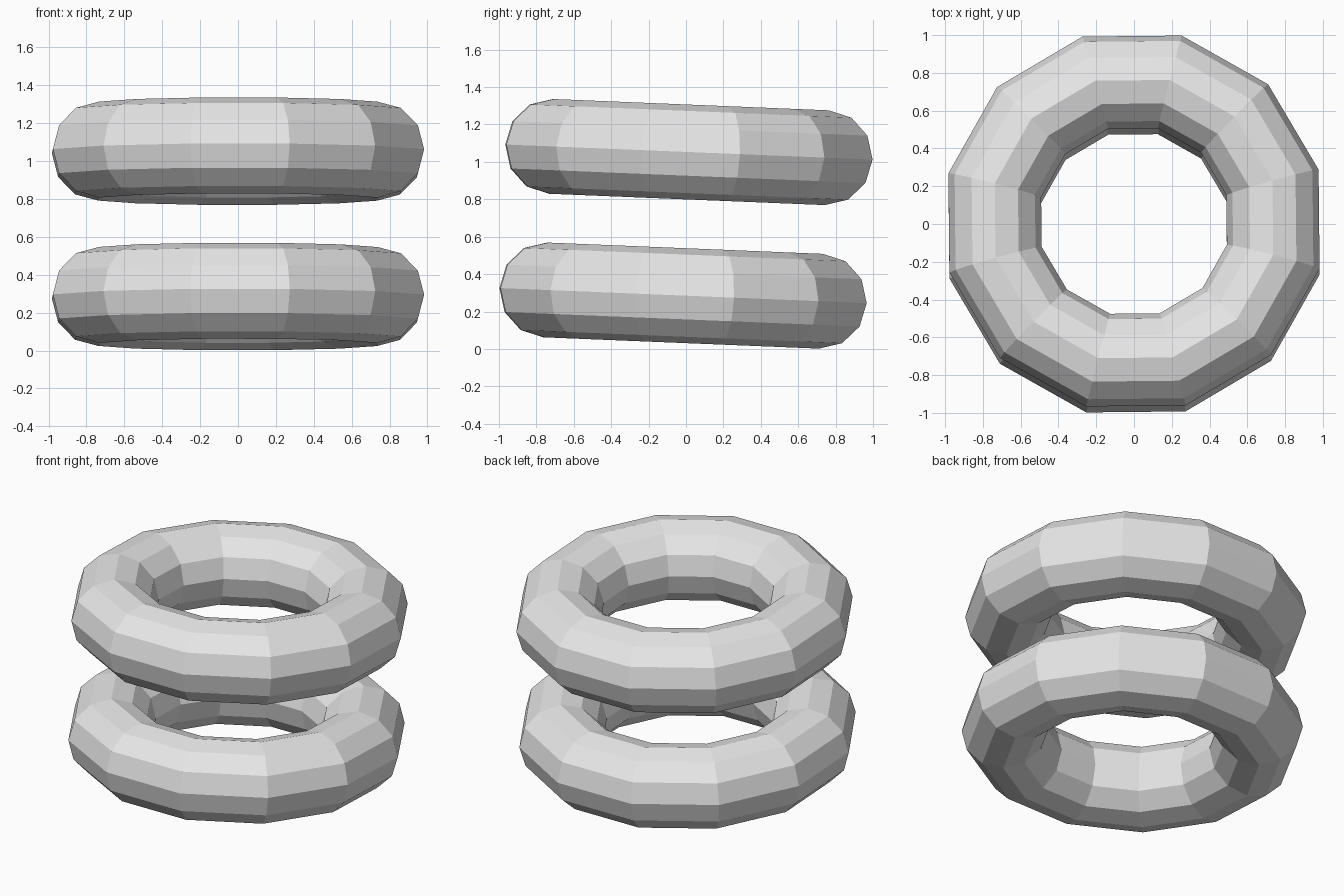
import bpy
import math
from mathutils import Matrix, Vector

cube = bpy.data.objects.get("Cube")
if cube:
    bpy.data.objects.remove(cube, do_unlink=True)

# Single plain grey
grey = bpy.data.materials.new("light_grey")
grey.use_nodes = True
colour = (0.8, 0.8, 0.8, 1)
grey.diffuse_color = colour
grey.node_tree.nodes["Principled BSDF"].inputs["Base Color"].default_value = colour

# Shared lean: front raised slightly, rings stacked along the leaning axis
lean = Matrix.Rotation(-0.041, 4, 'X')
turn = Matrix.Rotation(math.radians(15.6), 4, 'Z')
centre = Vector((0, 0, 0.669))


def ring(name, offset):
    """Twelve-sided faceted ring, offset along the leaning axis."""
    bpy.ops.mesh.primitive_torus_add(
        major_segments=12, minor_segments=12,
        major_radius=0.761, minor_radius=0.2535)
    obj = bpy.context.object
    obj.name = name
    obj.data.materials.append(grey)
    obj.data.transform(lean @ turn)
    obj.location = centre + lean @ Vector((0, 0, offset))
    bpy.ops.object.shade_flat()


ring("lower_ring", -0.384)
ring("upper_ring", 0.384)
